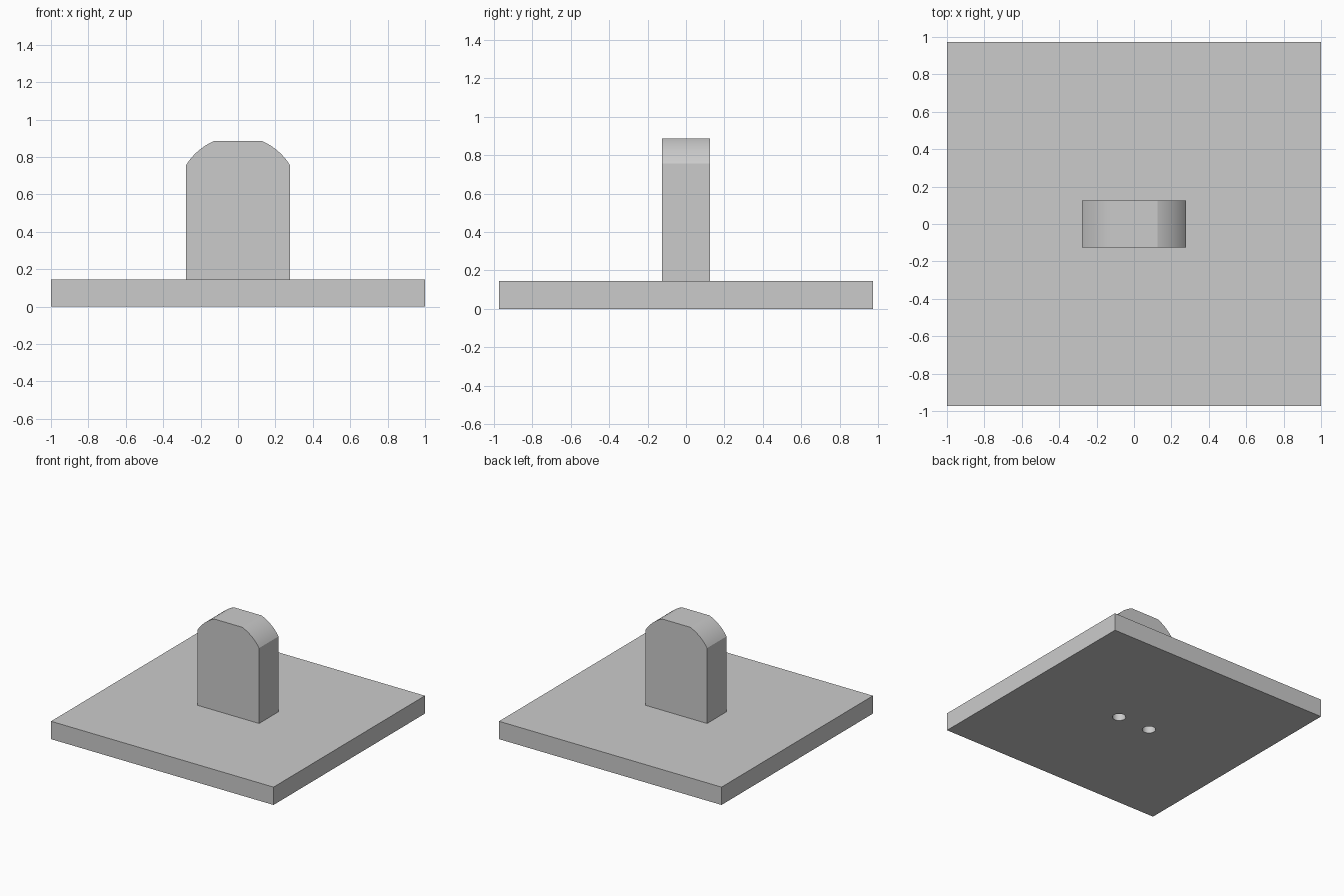
import bpy
import bmesh
from math import atan2, cos, sin, hypot

old = bpy.data.objects.get("Cube")
if old:
    bpy.data.objects.remove(old, do_unlink=True)

grey = bpy.data.materials.new("light_grey")
grey.use_nodes = True
colour = (0.6, 0.6, 0.6, 1)
grey.diffuse_color = colour
grey.node_tree.nodes["Principled BSDF"].inputs["Base Color"].default_value = colour

PLATE_TOP = 0.145


def prism(name, outline, depth):
    """Extrude an x-z outline along y, centred on y = 0."""
    bm = bmesh.new()
    face = bm.faces.new([bm.verts.new((x, -depth / 2, z)) for x, z in outline])
    grown = bmesh.ops.extrude_face_region(bm, geom=[face])["geom"]
    verts = [v for v in grown if isinstance(v, bmesh.types.BMVert)]
    bmesh.ops.translate(bm, verts=verts, vec=(0, depth, 0))
    bmesh.ops.recalc_face_normals(bm, faces=bm.faces)
    mesh = bpy.data.meshes.new(name)
    bm.to_mesh(mesh)
    bm.free()
    obj = bpy.data.objects.new(name, mesh)
    bpy.context.collection.objects.link(obj)
    mesh.materials.append(grey)
    return obj


# Body outline: wide base plate with an upright tab, shoulders on one arc
centre, half, flat, top, shoulder = 0.585, 0.277, 0.125, 0.887, 0.757
radius = hypot(half, shoulder - centre)
start, end = atan2(shoulder - centre, half), atan2(top - centre, flat)
steps = 12
arc = [start + (end - start) * i / steps for i in range(steps + 1)]
right = [(radius * cos(a), centre + radius * sin(a)) for a in arc]
left = [(-x, z) for x, z in reversed(right)]
tab = prism("upright_tab", [(half, 0)] + right + left + [(-half, 0)], 0.25)
plate = prism("base_plate",
              [(-1, 0), (1, 0), (1, PLATE_TOP), (-1, PLATE_TOP)], 1.944)


def add_boolean(target, other, operation):
    mod = target.modifiers.new(operation.lower(), "BOOLEAN")
    mod.object = other
    mod.operation = operation
    mod.solver = "EXACT"
    bpy.ops.object.select_all(action="DESELECT")
    target.select_set(True)
    bpy.context.view_layer.objects.active = target
    bpy.ops.object.modifier_apply(modifier=mod.name)


# Join the tab to the plate as one solid
add_boolean(plate, tab, "UNION")
bpy.data.objects.remove(tab, do_unlink=True)
plate.name = "plate_with_tab"

# Two blind screw holes from below, running up into the tab
for side in (-1, 1):
    bpy.ops.mesh.primitive_cylinder_add(
        vertices=32, radius=0.05, depth=0.9, location=(side * 0.145, 0, 0))
    cutter = bpy.context.object
    cutter.name = "hole_cutter"
    cutter.hide_render = True
    cutter.data.materials.append(grey)
    add_boolean(plate, cutter, "DIFFERENCE")
    bpy.data.objects.remove(cutter, do_unlink=True)

bpy.ops.object.shade_smooth_by_angle(angle=0.3)
